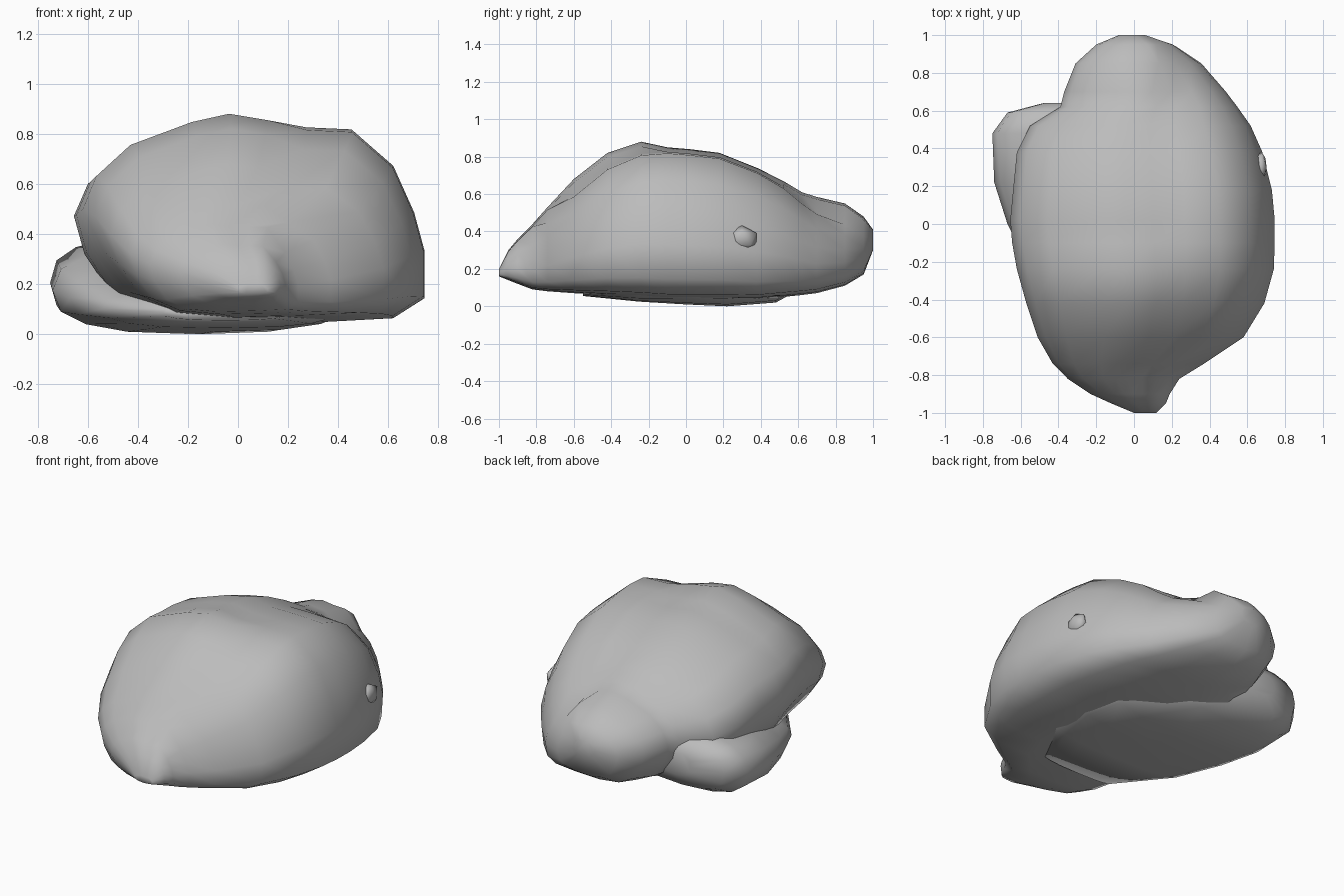
import bpy
import bmesh
from math import cos, sin, pi, copysign

cube = bpy.data.objects.get("Cube")
if cube:
    bpy.data.objects.remove(cube, do_unlink=True)

# One stone colour for everything
stone = bpy.data.materials.new("stone_grey")
stone.use_nodes = True
grey = (0.5, 0.5, 0.5, 1.0)
stone.diffuse_color = grey
stone.node_tree.nodes["Principled BSDF"].inputs["Base Color"].default_value = grey


def finish(name, bm):
    """Turn a bmesh into a smooth shaded stone object."""
    bmesh.ops.recalc_face_normals(bm, faces=bm.faces)
    for face in bm.faces:
        face.smooth = True
    mesh = bpy.data.meshes.new(name)
    bm.to_mesh(mesh)
    bm.free()
    mesh.materials.append(stone)
    obj = bpy.data.objects.new(name, mesh)
    bpy.context.scene.collection.objects.link(obj)
    return obj


def loft(name, profile, sections):
    """Stretch a unit profile into each section's bounds and skin along y.

    A section is (y, left, right, bottom, top, shoulder, roundness); the
    shoulder lowers the +x side, the roundness blends towards an ellipse.
    """
    bm = bmesh.new()
    rings = []
    for y, left, right, bottom, top, shoulder, roundness in sections:
        ring = []
        for u, v in profile:
            du, dv = u - 0.5, v - 0.5
            length = max((du * du + dv * dv) ** 0.5, 0.01)
            u += (0.5 + du / length * 0.5 - u) * roundness
            v += (0.5 + dv / length * 0.5 - v) * roundness
            x = left + (right - left) * u
            if x > 0.14:
                v *= shoulder
            z = bottom + (top - bottom) * v
            ring.append(bm.verts.new((x, y, z)))
        rings.append(ring)
    count = len(profile)
    for near, far in zip(rings, rings[1:]):
        for i in range(count):
            j = (i + 1) % count
            bm.faces.new((near[i], near[j], far[j], far[i]))
    bm.faces.new(rings[0])
    bm.faces.new(rings[-1])
    return finish(name, bm)


# Main boulder: lopsided dome, undercut on its -x side, stepped face in front
dome = [(0, .54), (.04, .7), (.14, .85), (.32, .96), (.43, 1), (.54, .97),
        (.66, .97), (.79, .96), (.91, .78), (.97, .55), (1, .36), (1, .13),
        (.91, .03), (.7, .01), (.45, 0), (.25, .03), (.11, .14), (.03, .35)]
boulder_sections = [
    (-1, 0, .12, .16, .2, 1, .5),
    (-.95, -.12, .17, .14, .3, .95, .2),
    (-.9, -.23, .19, .12, .36, .9, .1),
    (-.82, -.35, .24, .09, .44, .86, 0),
    (-.74, -.43, .37, .08, .53, .85, 0),
    (-.6, -.51, .58, .07, .68, .88, 0),
    (-.42, -.57, .69, .06, .82, .92, 0),
    (-.24, -.62, .74, .05, .88, .95, 0),
    (-.1, -.645, .745, .04, .85, 1, 0),
    (.02, -.655, .745, .04, .84, 1, 0),
    (.18, -.64, .73, .04, .82, 1, 0),
    (.38, -.62, .68, .04, .74, 1, 0),
    (.52, -.55, .62, .05, .67, .98, .1),
    (.62, -.39, .55, .06, .61, .93, .15),
    (.7, -.37, .49, .07, .585, .86, .2),
    (.85, -.31, .36, .11, .55, .78, .25),
    (.95, -.2, .21, .17, .48, .84, .5),
    (1, -.08, .06, .3, .41, 1, 1),
]
loft("main_boulder", dome, boulder_sections)

# Low slab wedged under the boulder, showing at the back on the -x side
sides = 16
slab_profile = []
for step in range(sides):
    angle = 2 * pi * step / sides
    c, s = cos(angle), sin(angle)
    slab_profile.append((0.5 + 0.5 * copysign(abs(c) ** 0.75, c),
                         0.5 + 0.5 * copysign(abs(s) ** 0.75, s)))
slab_sections = [
    (-.55, -.3, .2, .055, .12, 1, 0),
    (-.25, -.54, .4, .025, .18, 1, 0),
    (0, -.67, .46, .01, .28, 1, 0),
    (.22, -.74, .42, 0, .35, 1, 0),
    (.48, -.75, .15, .02, .39, 1, 0),
    (.59, -.67, -.1, .08, .37, 1, 0),
    (.64, -.48, -.25, .16, .3, 1, 0),
]
loft("under_slab", slab_profile, slab_sections)

# Small chip of stone set in the +x flank
chip = bmesh.new()
bmesh.ops.create_icosphere(chip, subdivisions=1, radius=0.09)
bmesh.ops.scale(chip, vec=(0.4, 1, 0.8), verts=chip.verts)
bmesh.ops.translate(chip, vec=(0.67, 0.3, 0.36), verts=chip.verts)
finish("flank_chip", chip)
